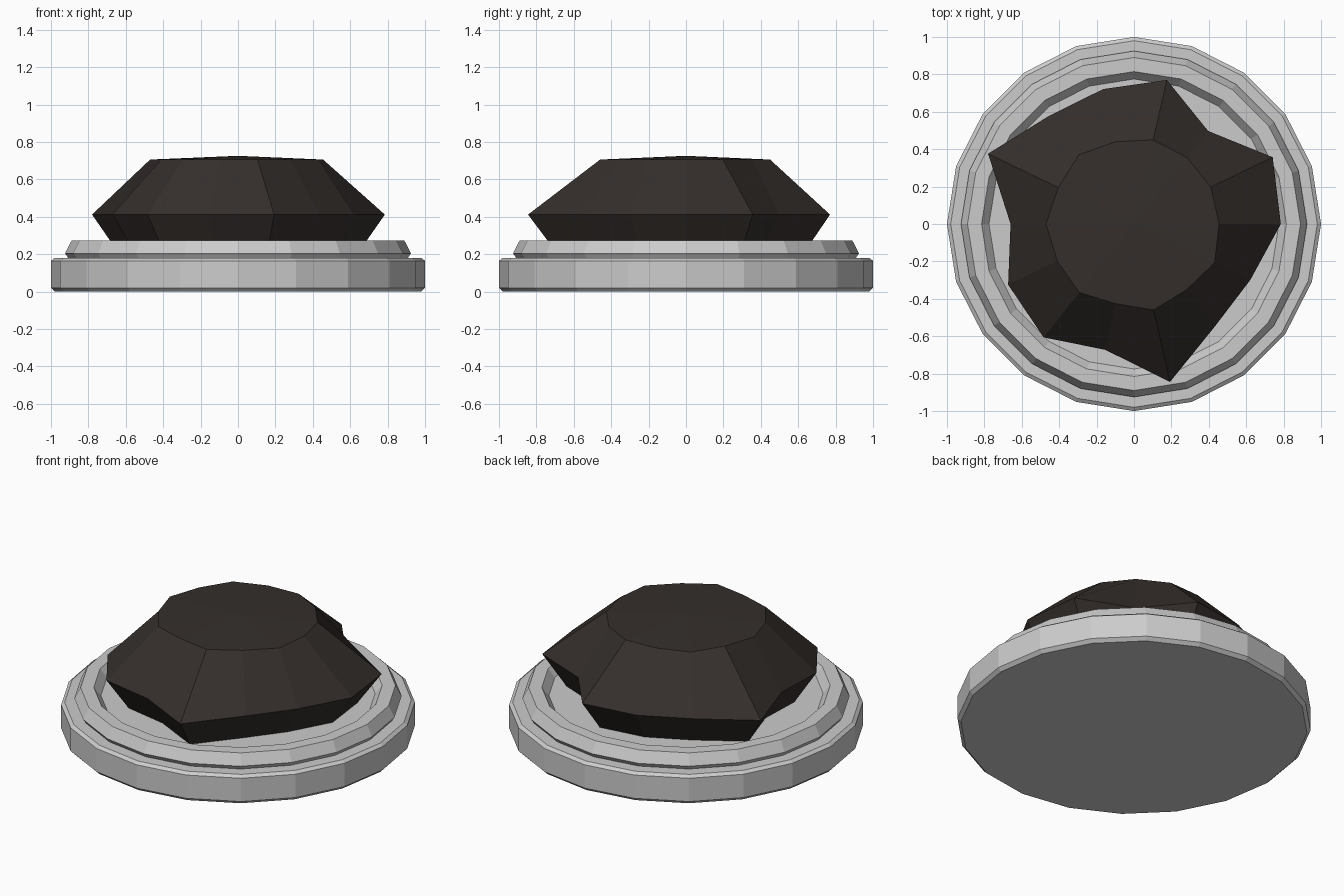
import bpy, bmesh
from math import cos, sin, tau

if "Cube" in bpy.data.objects:
    bpy.data.objects.remove(bpy.data.objects["Cube"])


def ring(bm, radii, z):
    n = len(radii)
    return [bm.verts.new((r * cos(tau * i / n), r * sin(tau * i / n), z))
            for i, r in enumerate(radii)]


def bridge(bm, a, b):
    n = len(a)
    for i in range(n):
        j = (i + 1) % n
        bm.faces.new((a[i], a[j], b[j], b[i]))


def finish(bm, name):
    bmesh.ops.recalc_face_normals(bm, faces=bm.faces)
    me = bpy.data.meshes.new(name)
    bm.to_mesh(me)
    bm.free()
    ob = bpy.data.objects.new(name, me)
    bpy.context.collection.objects.link(ob)
    return ob


def lathe(name, profile, sides=20):
    bm = bmesh.new()
    rings = [ring(bm, [r] * sides, z) for r, z in profile]
    for a, b in zip(rings, rings[1:]):
        bridge(bm, a, b)
    bm.faces.new(rings[0][::-1])
    bm.faces.new(rings[-1])
    return finish(bm, name)


# Round base disc with a small chamfer
lathe("base_disc", [(0.98, 0), (1, 0.02), (1, 0.165), (0.98, 0.18)])

# Raised rim with a shallow dished floor
lathe("raised_rim", [(0.905, 0.175), (0.925, 0.205), (0.89, 0.272),
                     (0.815, 0.272), (0.775, 0.222)])

# Irregular faceted dark stone
waist = [0.785, 0.823, 0.636, 0.79, 0.74, 0.736, 0.866,
         0.66, 0.747, 0.775, 0.69, 0.866, 0.697, 0.69]
crown = [0.455, 0.456, 0.455, 0.461, 0.451, 0.473, 0.449,
         0.47, 0.456, 0.469, 0.437, 0.471, 0.45, 0.478]
bm = bmesh.new()
foot = ring(bm, [r * 0.83 for r in waist], 0.22)
mid = ring(bm, waist, 0.412)
top = ring(bm, crown, 0.706)
bridge(bm, foot, mid)
bridge(bm, mid, top)
bm.faces.new(foot[::-1])
peak = bm.verts.new((0, 0, 0.726))
for i in range(len(top)):
    bm.faces.new((top[i], top[(i + 1) % len(top)], peak))
stone = finish(bm, "stone")
mat = bpy.data.materials.new("dark_stone")
mat.diffuse_color = (0.035, 0.028, 0.025, 1)
mat.use_nodes = True
mat.node_tree.nodes["Principled BSDF"].inputs["Base Color"].default_value = mat.diffuse_color
stone.data.materials.append(mat)
